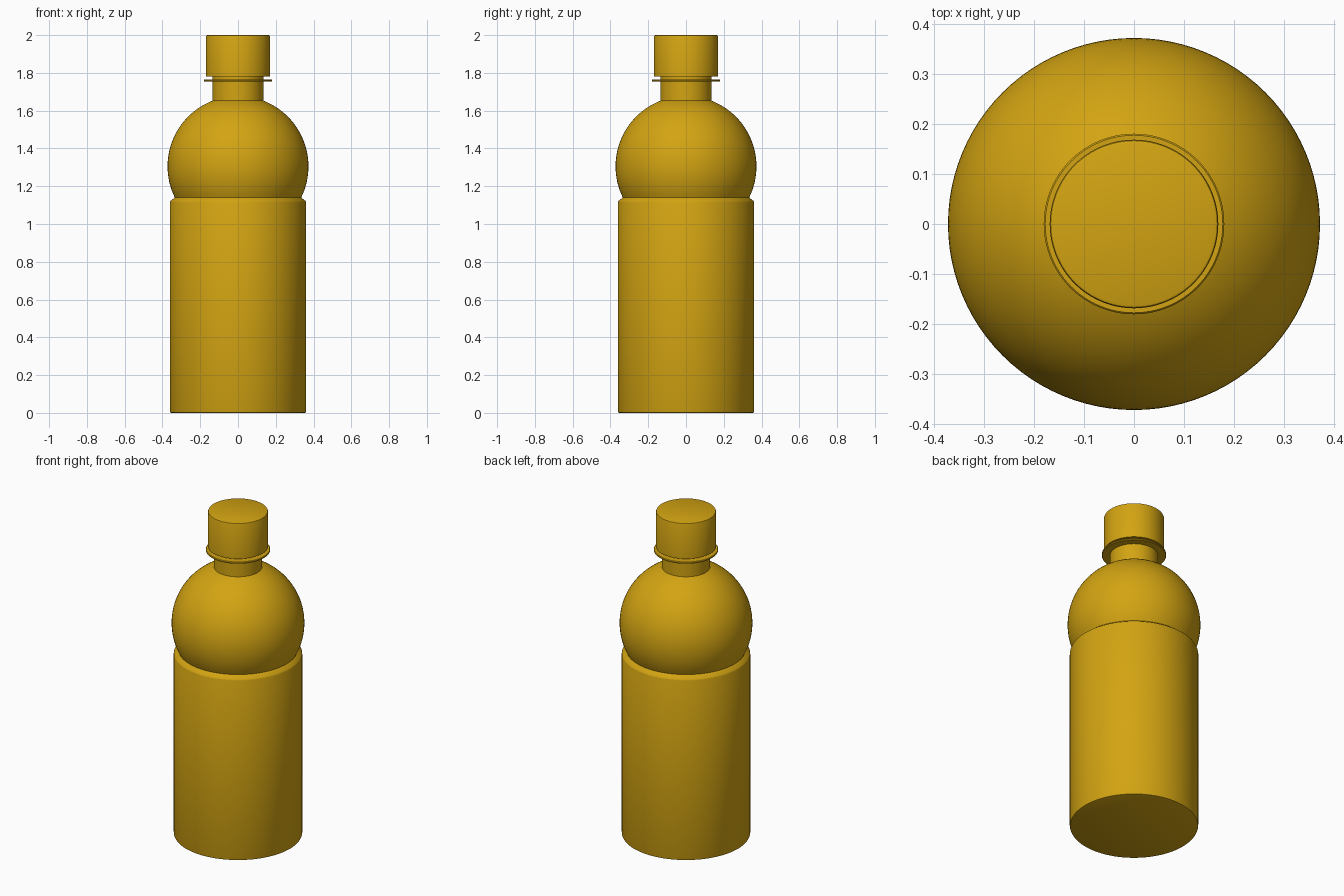
import bpy
import bmesh
import math

cube = bpy.data.objects.get("Cube")
if cube:
    bpy.data.objects.remove(cube, do_unlink=True)

SIDES = 96

# Single amber plastic
amber = bpy.data.materials.new("amber_plastic")
color = (0.65, 0.37, 0.006, 1.0)
amber.diffuse_color = color
amber.use_nodes = True
amber.node_tree.nodes["Principled BSDF"].inputs["Base Color"].default_value = color


def lathe(name, profile):
    """Spin an (r, z) profile round the z axis; r = 0 ends close the shape."""
    bm = bmesh.new()
    verts = [bm.verts.new((r, 0, z)) for r, z in profile]
    edges = [bm.edges.new(pair) for pair in zip(verts, verts[1:])]
    bmesh.ops.spin(bm, geom=verts + edges, cent=(0, 0, 0), axis=(0, 0, 1),
                   angle=2 * math.pi, steps=SIDES, use_duplicate=False)
    bmesh.ops.remove_doubles(bm, verts=bm.verts, dist=1e-5)
    bmesh.ops.recalc_face_normals(bm, faces=bm.faces)
    mesh = bpy.data.meshes.new(name)
    bm.to_mesh(mesh)
    bm.free()
    mesh.materials.append(amber)
    obj = bpy.data.objects.new(name, mesh)
    bpy.context.collection.objects.link(obj)
    bpy.ops.object.select_all(action='DESELECT')
    obj.select_set(True)
    bpy.context.view_layer.objects.active = obj
    bpy.ops.object.shade_smooth_by_angle(angle=math.radians(30))
    return obj


# Bottle: straight body, chamfered rim, round shoulder and neck in one skin
R_BALL, Z_BALL, R_NECK, Z_WAIST = 0.373, 1.305, 0.135, 1.14
start = math.asin((Z_WAIST - Z_BALL) / R_BALL)
end = math.acos(R_NECK / R_BALL)
STEPS = 28
angles = [start + (end - start) * i / STEPS for i in range(STEPS + 1)]
shoulder = [(R_BALL * math.cos(a), Z_BALL + R_BALL * math.sin(a)) for a in angles]
lathe("bottle", [(0, 0), (0.354, 0), (0.359, 0.002), (0.361, 0.008),
                 (0.361, 1.115), (0.358, 1.122)]
      + shoulder + [(R_NECK, 1.80), (0, 1.80)])

# Thin flange under the cap
lathe("neck_ring", [(R_NECK - 0.01, 1.754), (0.178, 1.754), (0.181, 1.757),
                    (0.181, 1.762), (0.178, 1.765), (R_NECK - 0.01, 1.765)])

# Screw cap with a softened top edge
lathe("cap", [(0, 1.78), (0.169, 1.78), (0.169, 1.993), (0.167, 1.998),
              (0.162, 2.0), (0, 2.0)])
